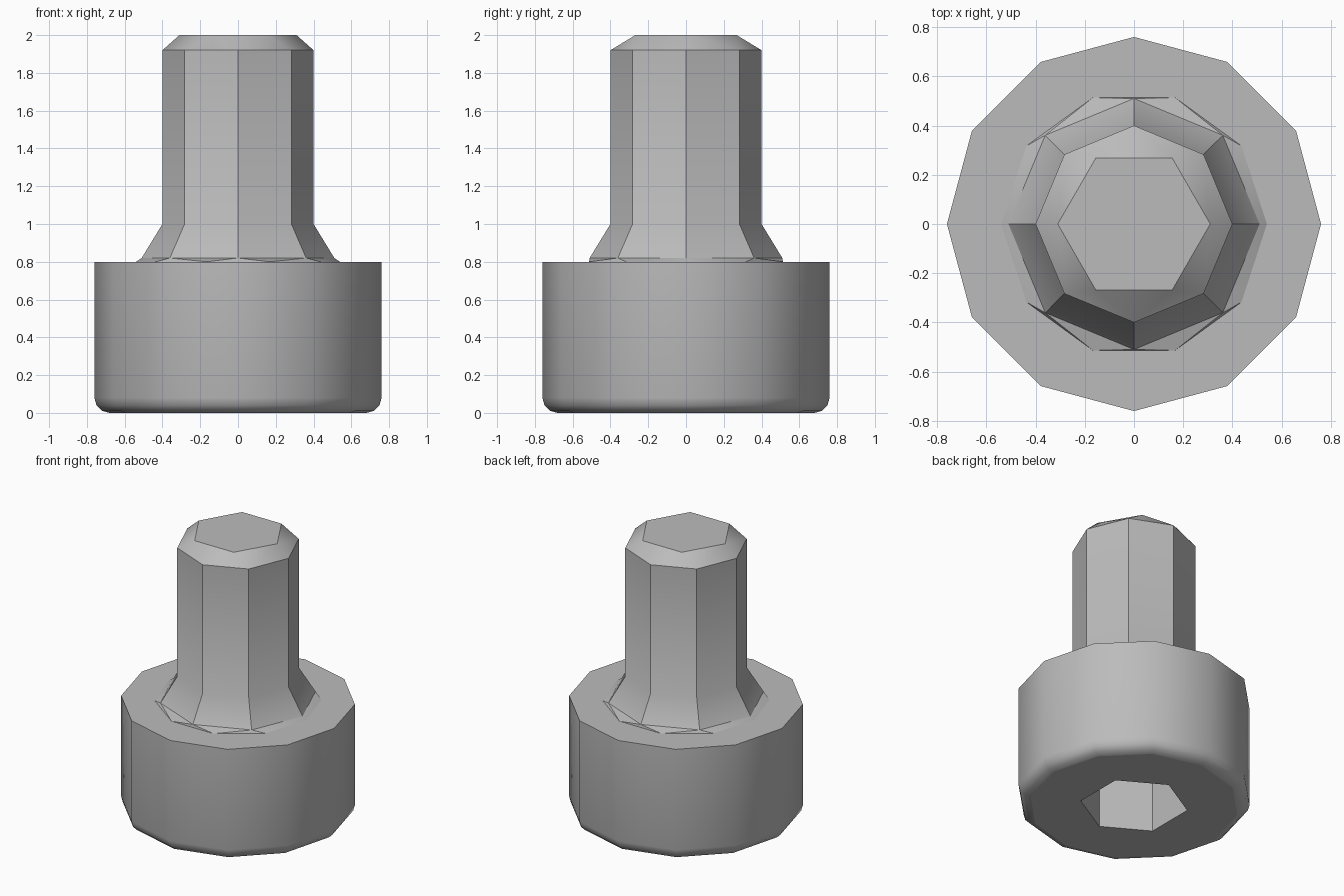
import bpy
import bmesh
import math

if "Cube" in bpy.data.objects:
    bpy.data.objects.remove(bpy.data.objects["Cube"], do_unlink=True)

# Plain steel grey
steel = bpy.data.materials.new("steel_grey")
steel.use_nodes = True
GREY = (0.5, 0.5, 0.5, 1.0)
steel.diffuse_color = GREY
steel.node_tree.nodes["Principled BSDF"].inputs["Base Color"].default_value = GREY


def ring(bm, sides, radius, z, turn=0.0):
    """Regular polygon of vertices, the first at angle turn."""
    step = 2 * math.pi / sides
    return [bm.verts.new((radius * math.cos(turn + k * step),
                          radius * math.sin(turn + k * step), z))
            for k in range(sides)]


def loft(bm, a, b):
    """Join two rings: quads for equal counts, otherwise zipped triangles."""
    n, m = len(a), len(b)
    if n == m:
        for k in range(n):
            bm.faces.new((a[k], a[(k + 1) % n], b[(k + 1) % n], b[k]))
        return
    i = j = 0
    while i < n or j < m:
        if j >= m or (i < n and (i + 1) * m < (j + 1) * n):
            bm.faces.new((a[i % n], a[(i + 1) % n], b[j % m]))
            i += 1
        else:
            bm.faces.new((a[i % n], b[(j + 1) % m], b[j % m]))
            j += 1


def finish(bm, name):
    bmesh.ops.recalc_face_normals(bm, faces=bm.faces)
    mesh = bpy.data.meshes.new(name)
    bm.to_mesh(mesh)
    bm.free()
    mesh.materials.append(steel)
    obj = bpy.data.objects.new(name, mesh)
    bpy.context.collection.objects.link(obj)
    bpy.ops.object.select_all(action='DESELECT')
    obj.select_set(True)
    bpy.context.view_layer.objects.active = obj
    bpy.ops.object.shade_smooth_by_angle(angle=math.radians(35))
    # Level faces stay flat
    for p in mesh.polygons:
        if abs(p.normal.z) > 0.99:
            p.use_smooth = False
    return obj


# Twelve-sided head with a rounded lower rim and a hexagonal socket
HEAD_R, HEAD_TOP, ROUND = 0.76, 0.8, 0.08
SOCKET_R, SOCKET_DEPTH = 0.35, 0.4
bm = bmesh.new()
turn = math.radians(30)
rings = []
for k in range(4):
    t = k * math.pi / 6
    rings.append(ring(bm, 12, HEAD_R - ROUND * (1 - math.sin(t)),
                      ROUND * (1 - math.cos(t)), turn))
rings.append(ring(bm, 12, HEAD_R, HEAD_TOP, turn))
for lower, upper in zip(rings, rings[1:]):
    loft(bm, lower, upper)
bm.faces.new(rings[-1])

# Socket opening, walls and floor
rim = ring(bm, 6, SOCKET_R, 0, turn)
floor = ring(bm, 6, SOCKET_R, SOCKET_DEPTH, turn)
outer = rings[0]
for k in range(6):
    bm.faces.new((outer[2 * k], outer[2 * k + 1], outer[(2 * k + 2) % 12],
                  rim[(k + 1) % 6], rim[k]))
loft(bm, rim, floor)
bm.faces.new(floor)
finish(bm, "head")

# Octagonal shank: skirt, flare, straight shaft, chamfer to a hexagonal tip
bm = bmesh.new()
sections = [(10, 0.54, 0.80), (8, 0.51, 0.82), (8, 0.40, 1.0),
            (8, 0.40, 1.92), (6, 0.31, 2.0)]
rings = [ring(bm, *s) for s in sections]
for lower, upper in zip(rings, rings[1:]):
    loft(bm, lower, upper)
bm.faces.new(rings[-1])
finish(bm, "shank")
